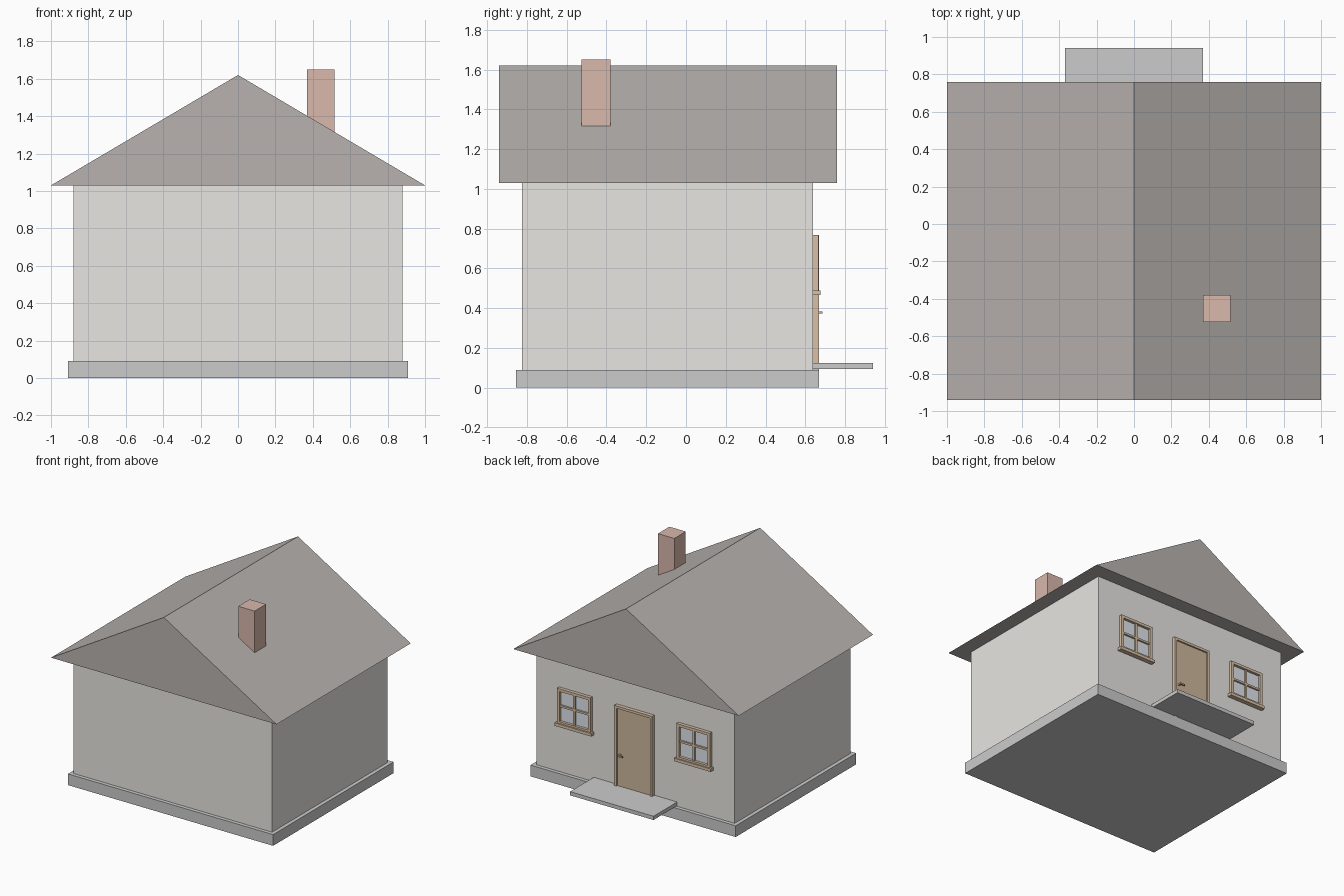
import bpy, bmesh

if "Cube" in bpy.data.objects:
    bpy.data.objects.remove(bpy.data.objects["Cube"])

def material(name, rgb):
    m = bpy.data.materials.new(name)
    m.diffuse_color = (*rgb, 1)
    m.use_nodes = True
    m.node_tree.nodes["Principled BSDF"].inputs["Base Color"].default_value = m.diffuse_color
    return m

PLASTER = material("plaster", (0.80, 0.79, 0.76))
STONE = material("stone", (0.68, 0.68, 0.66))
SLATE = material("slate", (0.48, 0.45, 0.43))
BRICK = material("brick", (0.69, 0.48, 0.41))
WOOD = material("wood", (0.69, 0.53, 0.38))
DOOR = material("door_wood", (0.62, 0.48, 0.34))
GLASS = material("glass", (0.74, 0.79, 0.85))
METAL = material("handle_metal", (0.60, 0.47, 0.32))

def finish(name, bm, mat):
    bmesh.ops.recalc_face_normals(bm, faces=bm.faces)
    me = bpy.data.meshes.new(name)
    bm.to_mesh(me)
    bm.free()
    me.materials.append(mat)
    ob = bpy.data.objects.new(name, me)
    bpy.context.collection.objects.link(ob)
    return ob

def boxes(name, mat, *spans):
    """One object from boxes given as (x0, x1, y0, y1, z0, z1)."""
    bm = bmesh.new()
    for x0, x1, y0, y1, z0, z1 in spans:
        for v in bmesh.ops.create_cube(bm, size=1)["verts"]:
            v.co = (x1 if v.co.x > 0 else x0,
                    y1 if v.co.y > 0 else y0,
                    z1 if v.co.z > 0 else z0)
    return finish(name, bm, mat)

WALL = 0.64  # outer face of the door wall

# Main masses
boxes("foundation", STONE, (-0.91, 0.91, -0.855, 0.67, 0, 0.09))
boxes("walls", PLASTER, (-0.88, 0.88, -0.825, WALL, 0.09, 1.03))
boxes("chimney", BRICK, (0.37, 0.515, -0.525, -0.38, 1.2, 1.65))
boxes("doorstep", STONE, (-0.37, 0.37, WALL, 0.94, 0.095, 0.125))

# Gable roof: triangle extruded along the ridge
bm = bmesh.new()
tri = bm.faces.new([bm.verts.new(p) for p in
                    ((-1, -0.94, 1.03), (1, -0.94, 1.03), (0, -0.94, 1.62))])
ext = bmesh.ops.extrude_face_region(bm, geom=[tri], use_keep_orig=True)["geom"]
bmesh.ops.translate(bm, vec=(0, 1.70, 0),
                    verts=[g for g in ext if isinstance(g, bmesh.types.BMVert)])
finish("roof", bm, SLATE)

# Door with jambs, head and lever handle
boxes("door_frame", WOOD,
      (-0.168, -0.148, WALL, 0.67, 0.09, 0.768),
      (0.148, 0.168, WALL, 0.67, 0.09, 0.768),
      (-0.148, 0.148, WALL, 0.67, 0.748, 0.768))
boxes("door_panel", DOOR, (-0.148, 0.148, WALL, 0.658, 0.09, 0.748))
boxes("door_handle", METAL,
      (0.115, 0.127, 0.658, 0.678, 0.372, 0.384),
      (0.085, 0.127, 0.678, 0.688, 0.372, 0.384))

# Windows: frame, glazing bars, pane and sill
for side, c in (("left", 0.53), ("right", -0.53)):
    o, i = 0.148, 0.126
    boxes(side + "_window_frame", WOOD,
          (c - o, c - i, WALL, 0.667, 0.49, 0.768),
          (c + i, c + o, WALL, 0.667, 0.49, 0.768),
          (c - i, c + i, WALL, 0.667, 0.746, 0.768),
          (c - i, c + i, WALL, 0.667, 0.49, 0.505))
    boxes(side + "_window_bars", WOOD,
          (c - 0.008, c + 0.008, WALL, 0.66, 0.505, 0.746),
          (c - i, c - 0.008, WALL, 0.66, 0.618, 0.634),
          (c + 0.008, c + i, WALL, 0.66, 0.618, 0.634))
    boxes(side + "_window_pane", GLASS, (c - i, c + i, WALL, 0.646, 0.505, 0.746))
    boxes(side + "_window_sill", WOOD, (c - 0.162, c + 0.162, WALL, 0.677, 0.466, 0.49))
